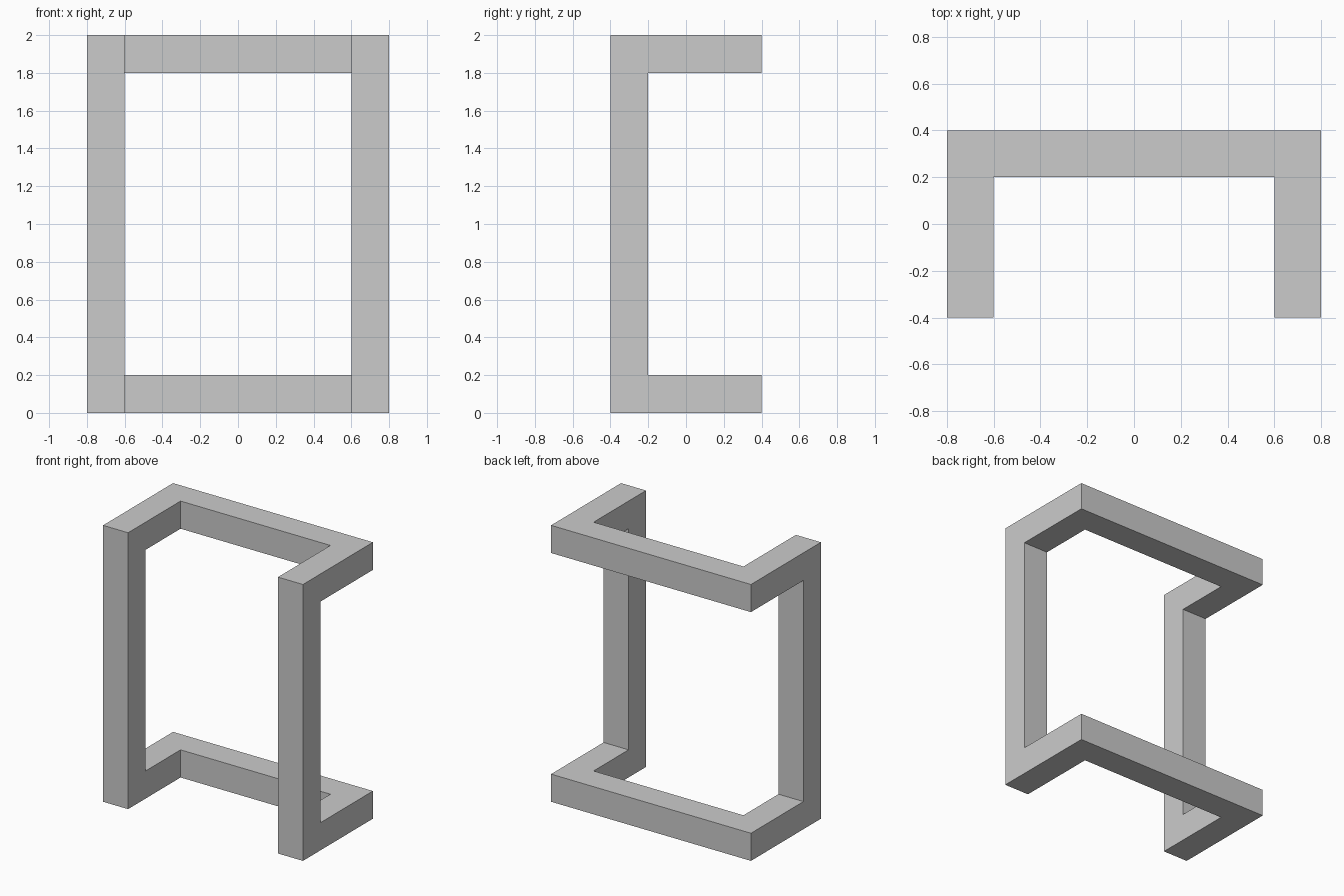
import bpy
import bmesh
from mathutils import Vector

cube = bpy.data.objects.get("Cube")
if cube:
    bpy.data.objects.remove(cube, do_unlink=True)

# Plain grey material
grey = bpy.data.materials.new("light_grey")
grey.use_nodes = True
colour = (0.6, 0.6, 0.6, 1.0)
grey.diffuse_color = colour
grey.node_tree.nodes["Principled BSDF"].inputs["Base Color"].default_value = colour

# Grid breaks: bar thickness is 0.2 at each end of every axis
XS = (-0.8, -0.6, 0.6, 0.8)
YS = (-0.4, -0.2, 0.2, 0.4)
ZS = (0.0, 0.2, 1.8, 2.0)

# Cells filled by the bars: two posts, and a U-shaped rail at bottom and top
cells = set()
for x in (0, 2):
    cells |= {(x, 0, z) for z in range(3)}            # front post
    for z in (0, 2):
        cells |= {(x, y, z) for y in range(3)}        # side rail
for z in (0, 2):
    cells |= {(x, 2, z) for x in range(3)}            # back rail

# Keep only the outer skin of the filled cells
bm = bmesh.new()
for cell in cells:
    for axis in range(3):
        u, v = (axis + 1) % 3, (axis + 2) % 3
        for side in (0, 1):
            neighbour = list(cell)
            neighbour[axis] += 1 if side else -1
            if tuple(neighbour) in cells:
                continue
            corners = []
            for du, dv in ((0, 0), (1, 0), (1, 1), (0, 1)):
                i = list(cell)
                i[axis] += side
                i[u] += du
                i[v] += dv
                corners.append(bm.verts.new(Vector((XS[i[0]], YS[i[1]], ZS[i[2]]))))
            bm.faces.new(corners if side else corners[::-1])

# Weld the skin and merge coplanar faces into clean flat sides
bmesh.ops.remove_doubles(bm, verts=bm.verts, dist=0.0001)
bmesh.ops.dissolve_limit(bm, angle_limit=0.01, verts=bm.verts, edges=bm.edges)
bmesh.ops.recalc_face_normals(bm, faces=bm.faces)

mesh = bpy.data.meshes.new("bent_bar_frame")
bm.to_mesh(mesh)
bm.free()
mesh.materials.append(grey)
frame = bpy.data.objects.new("bent_bar_frame", mesh)
bpy.context.collection.objects.link(frame)
